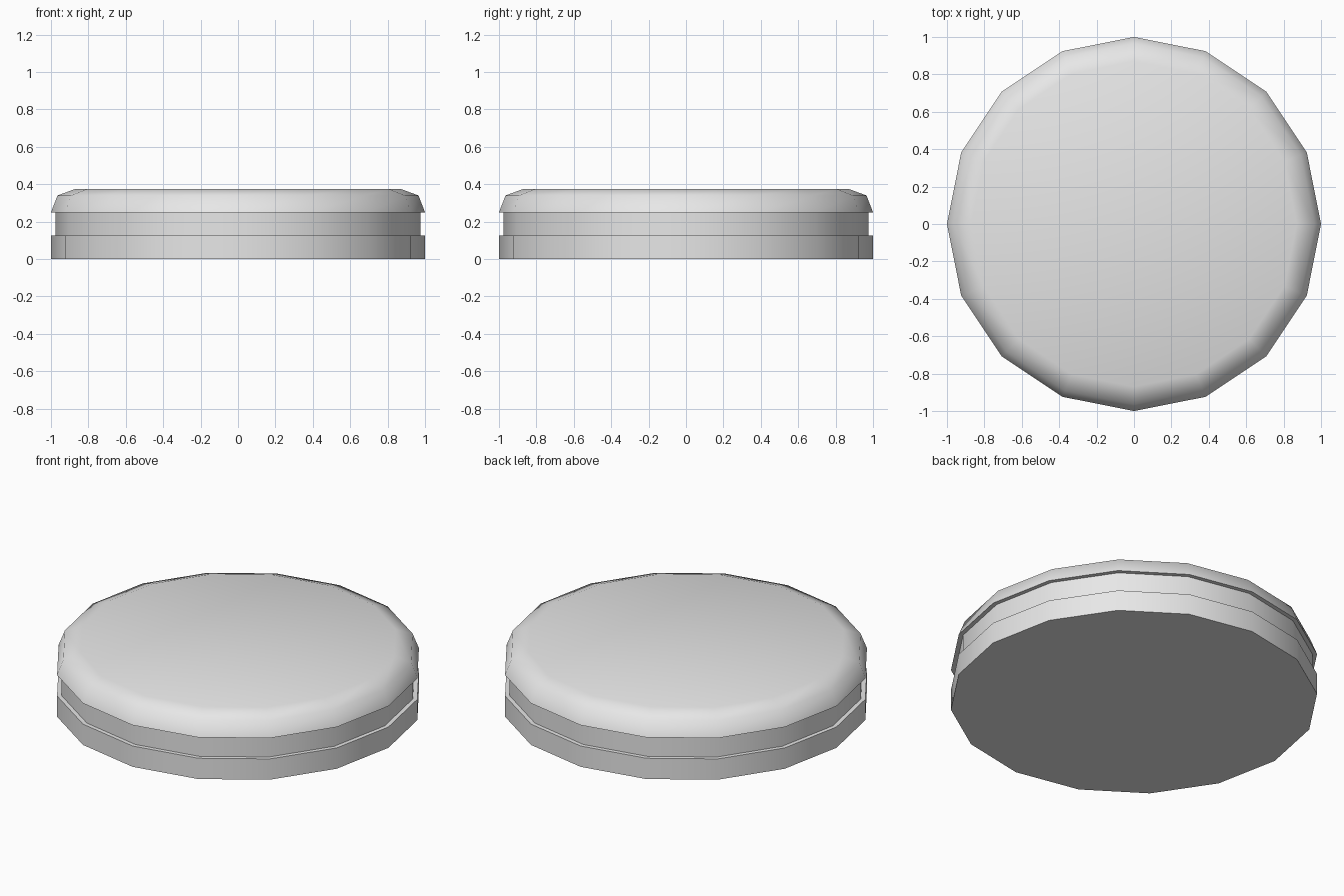
import bpy
import bmesh
from math import radians, cos, sin, pi

SIDES = 16

cube = bpy.data.objects.get("Cube")
if cube:
    bpy.data.objects.remove(cube, do_unlink=True)

grey = bpy.data.materials.new("light grey")
grey.use_nodes = True
grey.diffuse_color = (0.8, 0.8, 0.8, 1)
grey.node_tree.nodes["Principled BSDF"].inputs["Base Color"].default_value = (0.8, 0.8, 0.8, 1)


def turned(name, profile):
    """Closed faceted solid from (radius, height) rings, listed bottom to top."""
    bm = bmesh.new()
    rings = [[bm.verts.new((r * cos(2 * pi * i / SIDES), r * sin(2 * pi * i / SIDES), z))
              for i in range(SIDES)] for r, z in profile]
    for low, high in zip(rings, rings[1:]):
        for i in range(SIDES):
            j = (i + 1) % SIDES
            bm.faces.new((low[i], low[j], high[j], high[i]))
    bm.faces.new(rings[0][::-1])
    bm.faces.new(rings[-1])
    mesh = bpy.data.meshes.new(name)
    bm.to_mesh(mesh)
    bm.free()
    mesh.materials.append(grey)
    obj = bpy.data.objects.new(name, mesh)
    bpy.context.collection.objects.link(obj)
    bpy.ops.object.select_all(action='DESELECT')
    obj.select_set(True)
    bpy.context.view_layer.objects.active = obj
    bpy.ops.object.shade_smooth_by_angle(angle=radians(60))
    return obj


# Flat base disc
turned("base", [(1, 0), (1, 0.125)])
# Recessed band between base and cap
turned("neck", [(0.975, 0.125), (0.975, 0.25)])
# Rounded cap with an overhanging lip
turned("cap", [(1, 0.25), (0.965, 0.34), (0.87, 0.375)])
